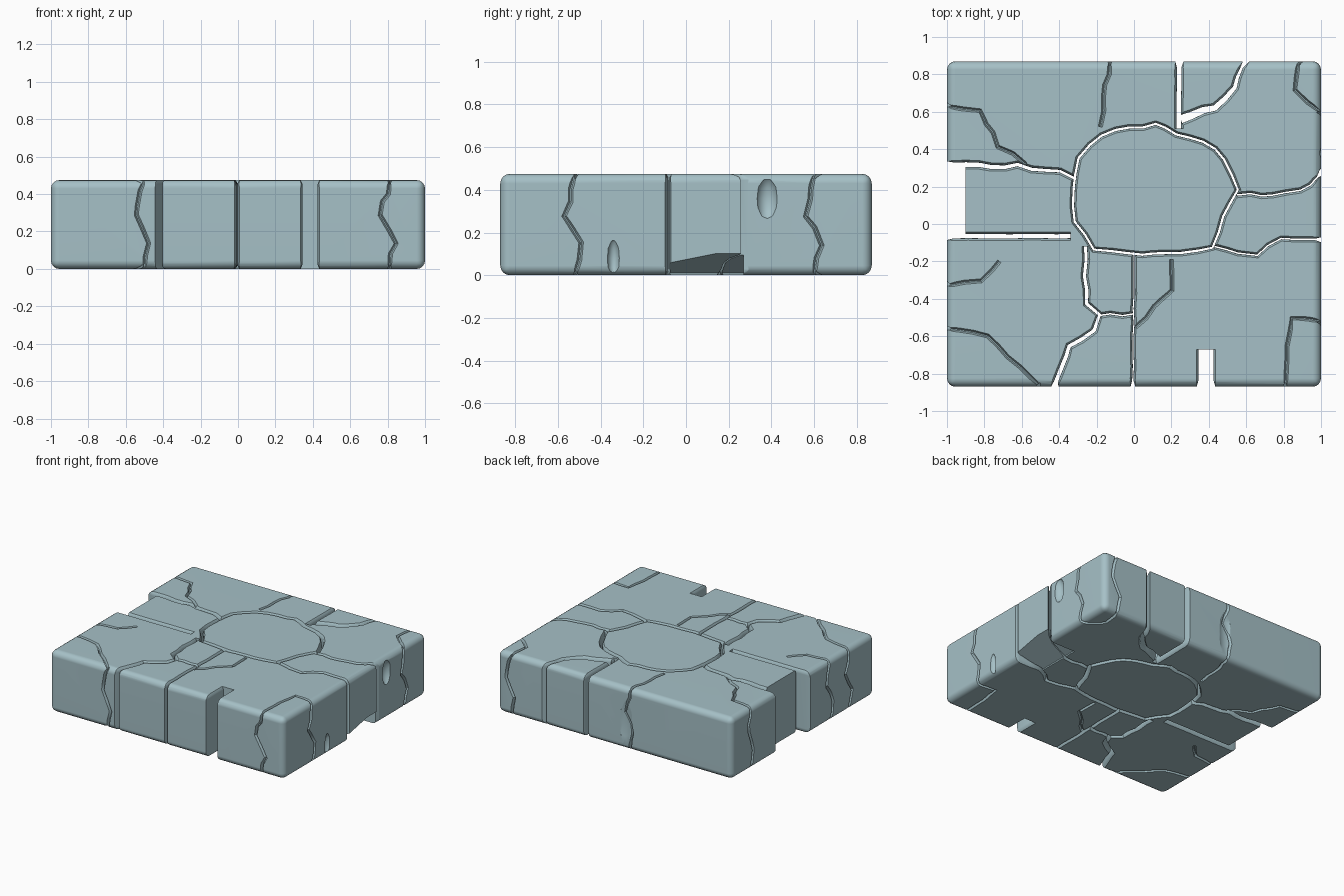
import bpy, bmesh, math, random
from mathutils import Vector, Matrix

if "Cube" in bpy.data.objects:
    bpy.data.objects.remove(bpy.data.objects["Cube"])

random.seed(4)
X, Y, H = 1.0, 0.87, 0.475
UP = Vector((0, 0, 1))

stone = bpy.data.materials.new("pale blue grey stone")
stone.diffuse_color = (0.38, 0.53, 0.57, 1)
stone.use_nodes = True
stone.node_tree.nodes["Principled BSDF"].inputs["Base Color"].default_value = stone.diffuse_color

# Slab with rounded edges
bpy.ops.mesh.primitive_cube_add(size=1, location=(0, 0, H / 2))
slab = bpy.context.object
slab.name = "cracked_stone_slab"
slab.data.transform(Matrix.Diagonal((2 * X, 2 * Y, H, 1)))
slab.data.materials.append(stone)
rim = slab.modifiers.new("round", 'BEVEL')
rim.width, rim.segments = 0.045, 4

cutters = []


def carve(bm):
    """Turn a closed bmesh into a cutter and subtract it from the slab."""
    bmesh.ops.recalc_face_normals(bm, faces=bm.faces[:])
    me = bpy.data.meshes.new("crack_cutter")
    bm.to_mesh(me)
    bm.free()
    me.materials.append(stone)
    ob = bpy.data.objects.new("crack_cutter", me)
    bpy.context.collection.objects.link(ob)
    ob.hide_render = True
    cutters.append(ob)
    mod = slab.modifiers.new("crack", 'BOOLEAN')
    mod.object, mod.solver = ob, 'EXACT'


def jagged(pts, amount, closed=False):
    """Split a path into short steps and shake the inner points."""
    pts = [Vector(p) for p in pts]
    out = []
    for p, q in zip(pts, pts[1:] + pts[:1] if closed else pts[1:]):
        n = max(1, round((q - p).length / 0.075))
        out += [p.lerp(q, i / n) for i in range(n)]
    if not closed:
        out.append(pts[-1])
    for p in out if closed else out[1:-1]:
        for k in range(len(p)):
            p[k] += random.uniform(-amount, amount)
    return out


def sweep(path, profile, up=UP, closed=False):
    """Sweep profile(i) = [(sideways, along up), ...] along a path."""
    bm, n, rings = bmesh.new(), len(path), []
    for i, p in enumerate(path):
        a, b = (path[i - 1], path[(i + 1) % n]) if closed else \
               (path[max(i - 1, 0)], path[min(i + 1, n - 1)])
        s = (b - a).cross(up).normalized()
        rings.append([bm.verts.new(p + s * o + up * h) for o, h in profile(i)])
    m = len(rings[0])
    for q, r in zip(rings, rings[1:] + rings[:1] if closed else rings[1:]):
        for j in range(m):
            bm.faces.new((q[j], q[(j + 1) % m], r[(j + 1) % m], r[j]))
    if not closed:
        bm.faces.new(rings[0])
        bm.faces.new(rings[-1])
    carve(bm)


def on_wall(p):
    return abs(p[0]) >= X or abs(p[1]) >= Y


def crack(*pts, w=0.004, w2=None, jag=0.009, closed=False):
    """Crack right through the slab, flaring at the faces and outer walls."""
    pts = [Vector(p) for p in pts]
    if not closed:
        for end, nxt in ((0, 1), (-1, -2)):
            if on_wall(pts[end]):
                d = (pts[end] - pts[nxt]).normalized()
                inner = pts[end] - d * 0.035
                pts[end] = pts[end] + d * 0.015
                pts.insert(1 if end == 0 else len(pts) - 1, inner)
    path = [p.to_3d() for p in jagged(pts, jag, closed)]
    lip = random.uniform(0.01, 0.02)
    last = len(path) - 1

    def profile(i):
        g = w + ((w2 or w) - w) * i / last + (0.014 if on_wall(path[i]) else 0)
        half = [(g + .02, -lip), (g + .008, .005), (g + .002, .016), (g, .03)]
        half += [(o, H - h) for o, h in reversed(half)]
        return half + [(-o, h) for o, h in reversed(half)]
    sweep(path, profile, closed=closed)


def vee(i):
    return [(-.016, .012), (.016, .012), (.003, -.021), (-.003, -.021)]


def hairline(*pts):
    """Shallow crack on the top and underside, running down any wall it meets."""
    path = [p.to_3d() for p in jagged(pts, 0.01)]
    sweep([p + UP * H for p in path], vee)
    sweep(path, vee, -UP)
    for x, y in (pts[0], pts[-1]):
        if on_wall((x, y)):
            normal = Vector((math.copysign(1, x), 0, 0)) if abs(x) >= X \
                else Vector((0, math.copysign(1, y), 0))
            side = normal.cross(UP)
            line = jagged([(0, H), (.04, H * .6), (-.03, H * .3), (0, 0)], 0.012)
            sweep([Vector((x, y, 0)) + side * u + UP * z for u, z in line], vee, normal)


# Ring crack around the centre stone
radii = (.45, .41, .36, .32, .34, .35, .41, .44, .44, .47, .46, .37, .35, .37, .44, .40)
crack(*[(.11 + r * math.cos(i * math.pi / 8), .19 + r * math.sin(i * math.pi / 8))
        for i, r in enumerate(radii)], w=0.006, closed=True)

# Deep cracks from the ring out to the walls
crack((-1, -.065), (-.34, -.065), w=.011, jag=.001)
crack((-1, .31), (-.62, .31), (-.4, .285), (-.31, .24), w=.014, w2=.006)
crack((.243, .87), (.24, .51), w=.012, jag=.002)
crack((.25, .56), (.44, .62), (.53, .73), (.6, .87), w=.022, w2=.004)
crack((.55, .155), (.75, .16), (.95, .2), (1, .27))
crack((.43, -.12), (.55, -.16), (.66, -.16), (.78, -.085), (1, -.085))
crack((0, -.15), (-.005, -.87), w=.003, jag=.003)
crack((-.26, -.12), (-.26, -.42), (-.19, -.49), (-.22, -.57), (-.35, -.65), (-.42, -.87),
      w=.008, w2=.011)
crack((-.19, -.49), (0, -.48))

# Square notch in the front edge
crack((.385, -.87), (.385, -.67), w=.04, jag=0)

# Hairline cracks over the corners and edges
hairline((-1, .63), (-.82, .6), (-.72, .42), (-.58, .32))
hairline((-.13, .87), (-.16, .68), (-.18, .52))
hairline((-1, -.33), (-.82, -.3), (-.72, -.2))
hairline((-1, -.56), (-.78, -.6), (-.5, -.87))
hairline((.2, -.19), (.2, -.35), (.01, -.55))
hairline((.81, -.87), (.84, -.5), (1, -.52))
hairline((.88, .87), (.87, .72), (1, .6))

# Setback of the left stone, and the broken underside of the right edge
for x, y, z, size in ((-1, .122, H / 2, (.2, .395, .6)), (.95, .095, 0, (.36, .35, .26))):
    bm = bmesh.new()
    bmesh.ops.create_cube(bm, size=1, matrix=Matrix.Translation((x, y, z))
                          @ Matrix.Diagonal((*size, 1)))
    for v in bm.verts:
        if z == 0 and v.co.z > 0:             # slope the break inward
            v.co.z = .01 if v.co.x < x else .1 + .2 * v.co.y
    carve(bm)

# Chips sunk into the walls
for centre, size in (((1.01, .38, .36), (.05, .05, .1)), ((1.01, -.34, .08), (.04, .03, .09)),
                     ((-.1, .88, .2), (.06, .025, .2))):
    bm = bmesh.new()
    bmesh.ops.create_icosphere(bm, subdivisions=2, radius=1, matrix=Matrix.Translation(centre)
                               @ Matrix.Diagonal((*size, 1)))
    carve(bm)

# Freeze the carved shape, remove the cutters, smooth the rounded edges
graph = bpy.context.evaluated_depsgraph_get()
carved = bpy.data.meshes.new_from_object(slab.evaluated_get(graph))
slab.modifiers.clear()
slab.data = carved
for ob in cutters:
    bpy.data.objects.remove(ob)
bpy.ops.object.select_all(action='DESELECT')
slab.select_set(True)
bpy.context.view_layer.objects.active = slab
bpy.ops.object.shade_smooth_by_angle(angle=math.radians(35))
slab.modifiers.new("flat_faces", 'WEIGHTED_NORMAL').keep_sharp = True
